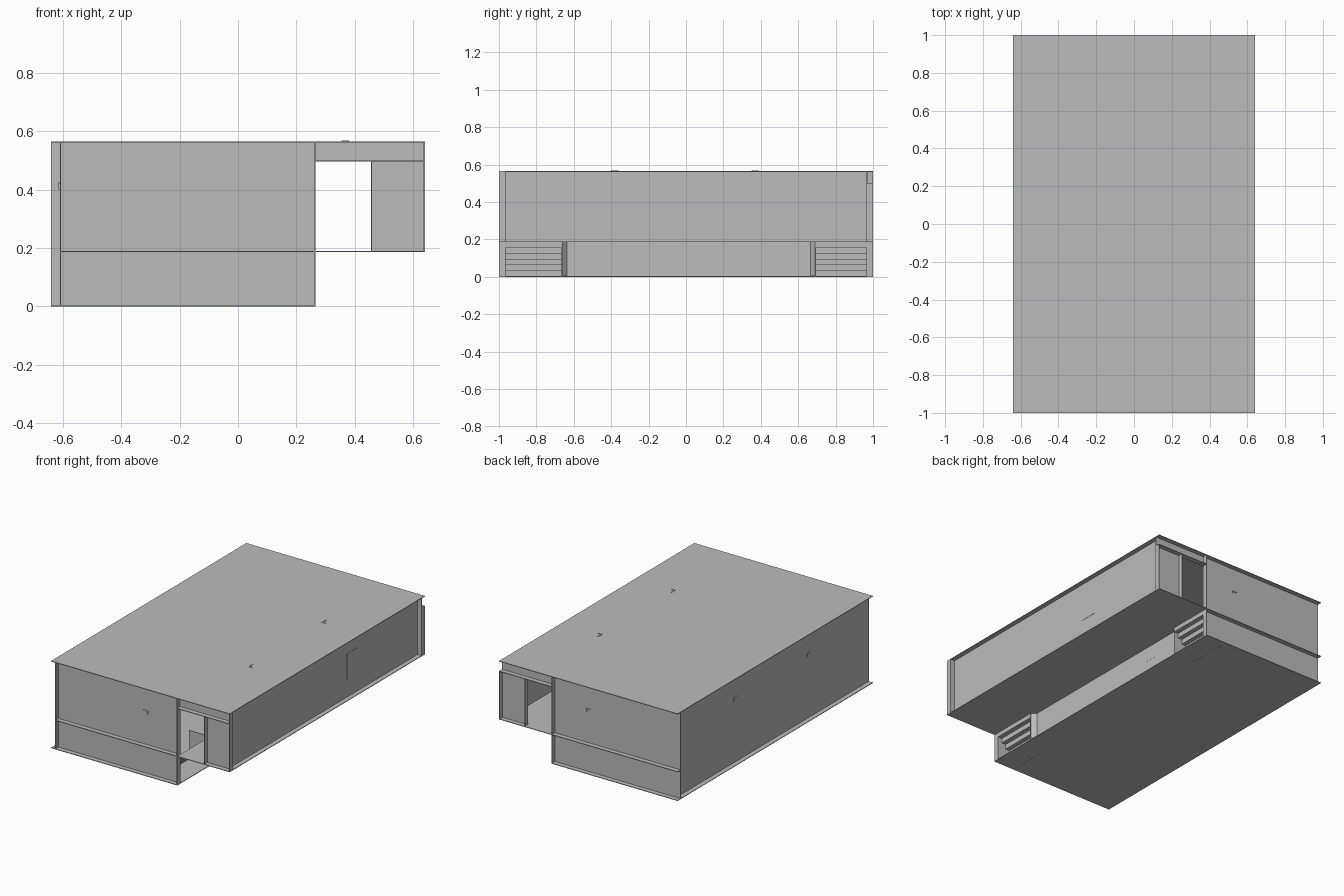
import bpy, bmesh
from mathutils import Vector

cube = bpy.data.objects.get("Cube")
if cube:
    bpy.data.objects.remove(cube, do_unlink=True)

grey = bpy.data.materials.new("plain_grey")
grey.use_nodes = True
COLOUR = (0.5, 0.5, 0.5, 1)
grey.diffuse_color = COLOUR
grey.node_tree.nodes["Principled BSDF"].inputs["Base Color"].default_value = COLOUR

T = 0.004                                  # sheet thickness
LEFT, RIGHT, END = -0.61, 0.61, 0.97       # wall planes
OUT_X, OUT_Y = 0.64, 1.0                   # slab edges
FLOOR, LINTEL, TOP = 0.19, 0.5, 0.565      # levels
HALL, DOOR = 0.265, 0.455                  # hall edge and door jamb
PIT = 0.235                                # retaining wall plane


def finish(name, bm):
    bmesh.ops.recalc_face_normals(bm, faces=bm.faces)
    mesh = bpy.data.meshes.new(name)
    bm.to_mesh(mesh)
    bm.free()
    mesh.materials.append(grey)
    obj = bpy.data.objects.new(name, mesh)
    bpy.context.collection.objects.link(obj)
    return obj


def box(name, x, y, z):
    """Box from (min, max) pairs."""
    bm = bmesh.new()
    bmesh.ops.create_cube(bm, size=1)
    for v in bm.verts:
        v.co = Vector([(a + b) / 2 + c * (b - a) for (a, b), c in zip((x, y, z), v.co)])
    return finish(name, bm)


def ribbon(name, path, direction, offset):
    """Sheet that sweeps a path along a direction, thickened by an offset."""
    bm = bmesh.new()
    for a, b in zip(path, path[1:]):
        a, b = Vector(a), Vector(b)
        face = bm.faces.new([bm.verts.new(p) for p in (a, b, b + direction, a + direction)])
        made = bmesh.ops.extrude_face_region(bm, geom=[face], use_keep_orig=True)
        bmesh.ops.translate(bm, vec=offset,
                            verts=[g for g in made["geom"] if isinstance(g, bmesh.types.BMVert)])
    return finish(name, bm)


# Horizontal slabs
box("roof", (-OUT_X, OUT_X), (-OUT_Y, OUT_Y), (TOP - T, TOP))
box("hall_base", (-OUT_X, HALL), (-OUT_Y, OUT_Y), (0, T))
box("corridor_floor", (HALL, OUT_X), (-OUT_Y, OUT_Y), (FLOOR - T, FLOOR))

# Long walls
box("left_wall", (LEFT, LEFT + T), (-OUT_Y, END), (0, TOP))
box("right_wall", (RIGHT - T, RIGHT), (-END, END), (FLOOR, TOP))

# End walls, mirrored front and back
for name, s in (("front", -1), ("back", 1)):
    def span(a, b):
        return tuple(sorted((s * a, s * b)))
    wall = span(END - T, END)
    trim = span(END - T, OUT_Y)
    hall_left = LEFT if s < 0 else -OUT_X
    box(name + "_hall_wall", (hall_left, HALL), wall, (0, TOP))
    box(name + "_side_panel", (DOOR, OUT_X), wall, (FLOOR, LINTEL))
    box(name + "_transom", (HALL, OUT_X), wall, (LINTEL, TOP))
    # Projecting ledges and fins
    box(name + "_hall_ledge", (hall_left, HALL), trim, (FLOOR - T, FLOOR))
    box(name + "_lintel_ledge", (HALL, OUT_X), trim, (LINTEL - T, LINTEL))
    box(name + "_hall_fin", (HALL - T, HALL), trim, (0, TOP))
    box(name + "_door_fin", (DOOR, DOOR + T), trim, (FLOOR, LINTEL))
    box(name + "_corner_fin", (OUT_X - T, OUT_X), trim, (FLOOR, TOP if s < 0 else LINTEL))

    # Stairs from the corridor down into the sunken hall
    inner = 0.665 if s < 0 else 0.695
    steps, run = 6, 0.03
    rise = FLOOR / steps
    path = [(HALL, 0, FLOOR)]
    for i in range(steps):
        x, z = HALL - i * run, FLOOR - i * rise
        path.append((x, 0, z - rise))
        if i < steps - 1:
            path.append((x - run, 0, z - rise))
    path = [(x, s * inner, z) for x, _, z in path]
    ribbon(name + "_stairs", path, Vector((0, s * (END - inner), 0)), Vector((0, 0, -0.001)))
    box(name + "_stair_cheek", (HALL - 5 * run, HALL), span(inner - T, inner), (0, FLOOR))
    # Slanted return from the stairs to the retaining wall
    ribbon(name + "_slanted_return",
           [(HALL, s * inner, 0), (PIT, s * (inner - 0.03), 0)],
           Vector((0, 0, FLOOR)), Vector((-T, 0, 0)))
    # Wall bracket
    box(name + "_bracket_bar", (0, 0.035), span(END, END + 0.004), (0.405, 0.41))
    box(name + "_bracket_drop", (0.03, 0.035), span(END, END + 0.004), (0.39, 0.41))

# Retaining wall of the sunken hall, with its strip of floor
box("retaining_wall", (PIT - T, PIT), (-0.635, 0.665), (0, FLOOR))
box("retaining_wall_cap", (PIT - T, HALL), (-0.665, 0.695), (FLOOR - T, FLOOR))
for i in range(6):
    y = 0.37 + i * 0.033
    box("wall_stud", (PIT, PIT + 0.002), (y, y + 0.006), (0.09, 0.095))

# Window plate on the right wall
box("side_window", (RIGHT, RIGHT + 0.002), (0.24, 0.355), (0.31, 0.47))

# Small fixtures on the roof and left wall
for y in (-0.38, 0.37):
    box("roof_fixture", (0.355, 0.38), (y - 0.02, y - 0.014), (TOP, TOP + 0.003))
    box("roof_fixture_arm", (0.355, 0.36), (y - 0.02, y + 0.02), (TOP, TOP + 0.003))
    box("left_bracket", (LEFT - 0.004, LEFT), (y - 0.015, y + 0.015), (0.42, 0.425))
    box("left_bracket_drop", (LEFT - 0.004, LEFT), (y + 0.01, y + 0.015), (0.4, 0.425))
